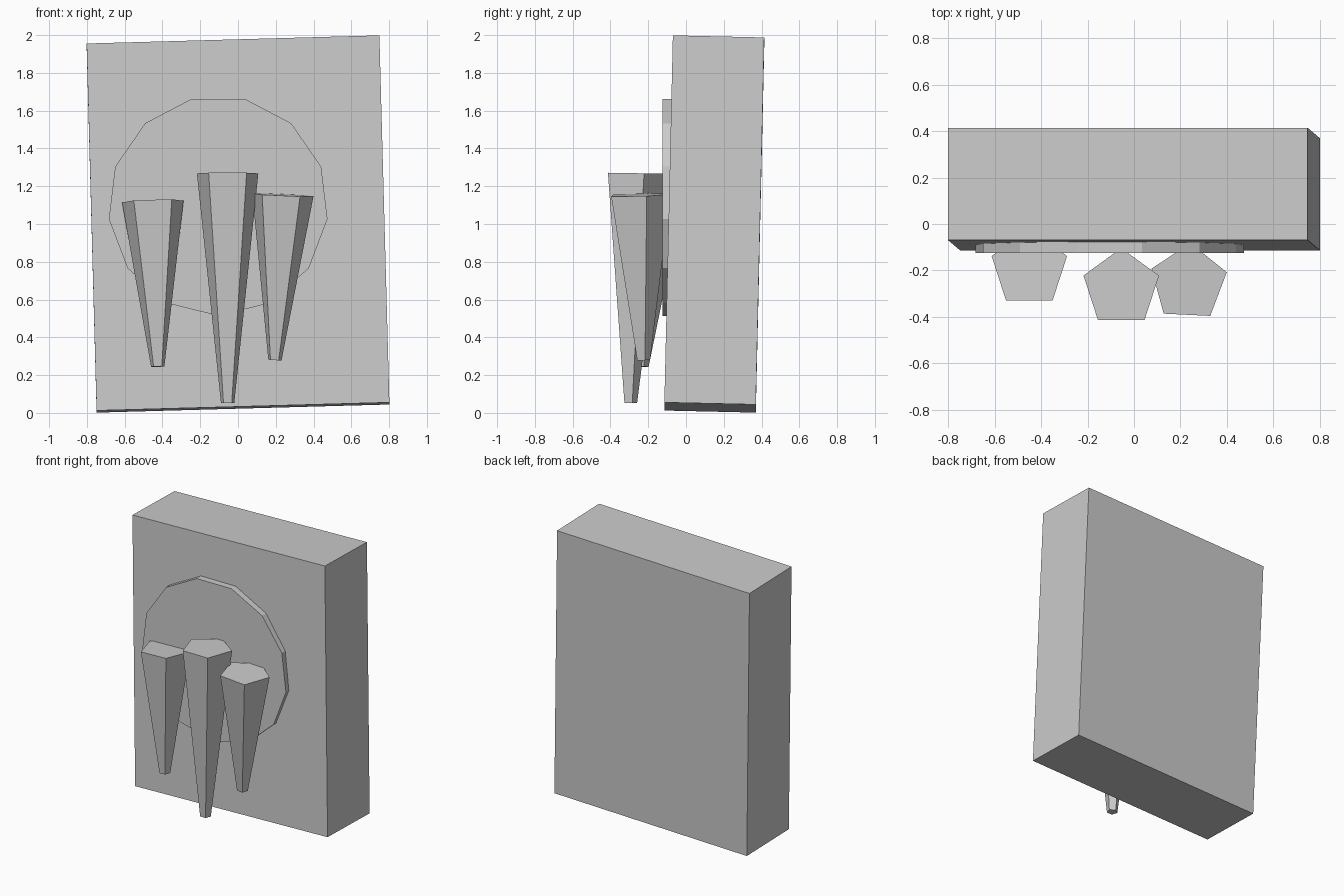
import bpy, bmesh, math
from mathutils import Matrix, Vector

if "Cube" in bpy.data.objects:
    bpy.data.objects.remove(bpy.data.objects["Cube"])

stone = bpy.data.materials.new("light grey stone")
stone.diffuse_color = (0.6, 0.6, 0.6, 1)
stone.use_nodes = True
stone.node_tree.nodes["Principled BSDF"].inputs["Base Color"].default_value = stone.diffuse_color


def add_object(name, bm):
    bmesh.ops.recalc_face_normals(bm, faces=bm.faces)
    mesh = bpy.data.meshes.new(name)
    bm.to_mesh(mesh)
    bm.free()
    mesh.materials.append(stone)
    obj = bpy.data.objects.new(name, mesh)
    bpy.context.collection.objects.link(obj)
    return obj


def prism(name, start, end, sides, r1, r2, phase):
    """Tapered prism from start to end; phase is the angle of its first corner."""
    start, end = Vector(start), Vector(end)
    axis = end - start
    bm = bmesh.new()
    bmesh.ops.create_cone(bm, cap_ends=True, segments=sides,
                          radius1=r1, radius2=r2, depth=axis.length)
    # put the first corner on +x, then turn it to the wanted phase
    corner = next(v.co for v in bm.verts)
    turn = math.radians(phase) - math.atan2(corner.y, corner.x)
    tilt = Vector((0, 0, 1)).rotation_difference(axis).to_matrix().to_4x4()
    bm.transform(Matrix.Translation((start + end) / 2) @ tilt
                 @ Matrix.Rotation(turn, 4, 'Z'))
    return add_object(name, bm)


# Slightly tilted slab, placed by its three edge directions
bm = bmesh.new()
bmesh.ops.create_cube(bm, size=1)
edges = Matrix(((1.55, 0, -0.053), (0, 0.484, 0.045), (0.043, -0.011, 1.943)))
bm.transform(Matrix.Translation((0, 0.15, 1.0)) @ edges.to_4x4())
add_object("slab", bm)

# Thirteen-sided disc on the front, one corner pointing up
prism("disc", (-0.105, -0.05, 1.097), (-0.105, -0.125, 1.097), 13, 0.583, 0.583, -90)

# Three five-sided spikes hanging in front: tip centre, top centre, turn
spikes = {
    "left_spike": ((-0.425, -0.235, 0.245), (-0.451, -0.191, 1.121), 90),
    "middle_spike": ((-0.055, -0.296, 0.052), (-0.055, -0.275, 1.269), 90),
    "right_spike": ((0.195, -0.227, 0.28), (0.235, -0.253, 1.154), 87.2),
}
for name, (tip, top, phase) in spikes.items():
    prism(name, tip, top, 5, 0.037, 0.171, phase)
